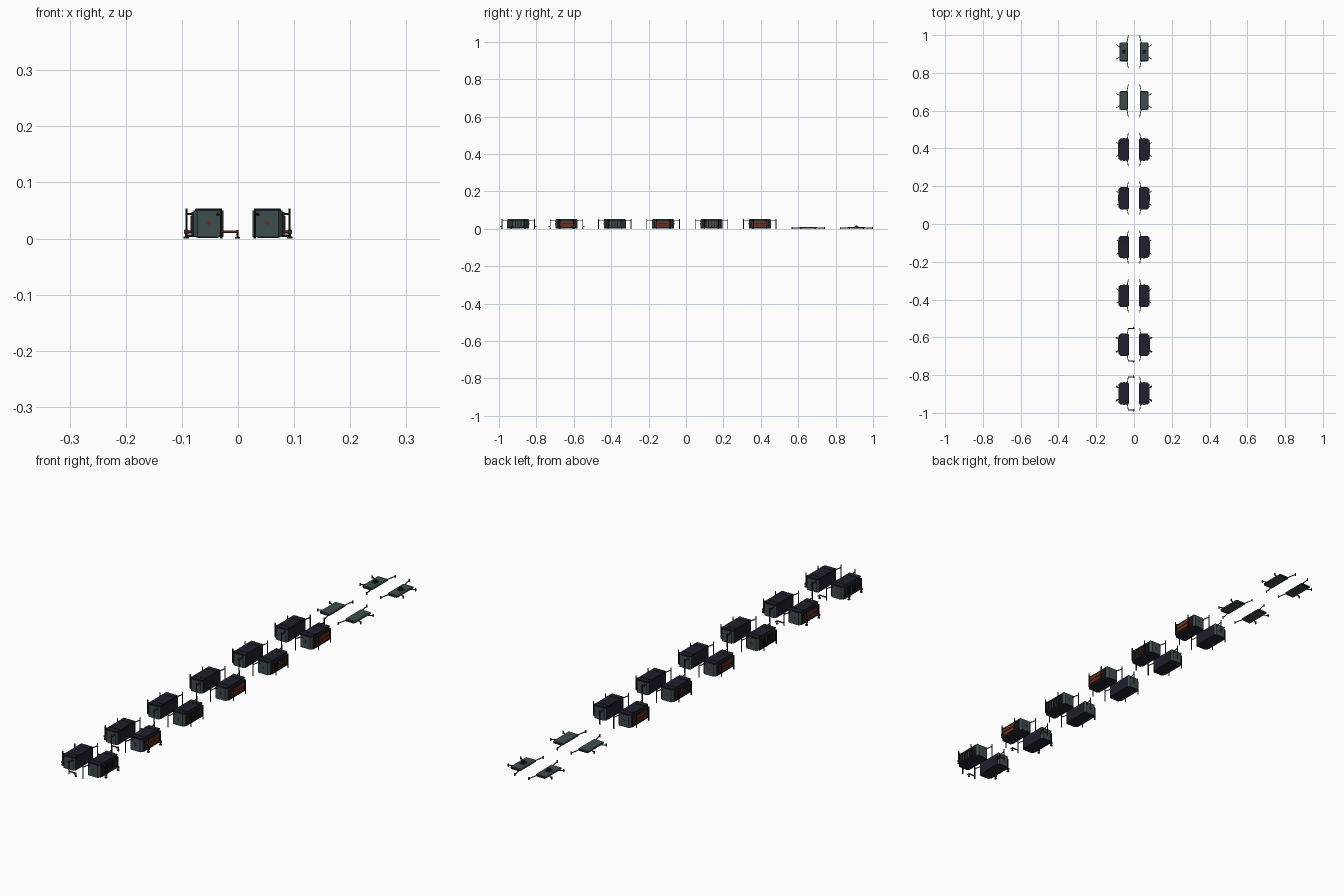
import bpy, bmesh, math
from mathutils import Vector

if "Cube" in bpy.data.objects:
    bpy.data.objects.remove(bpy.data.objects["Cube"])


def material(name, r, g, b):
    m = bpy.data.materials.new(name)
    m.diffuse_color = (r, g, b, 1)
    m.use_nodes = True
    m.node_tree.nodes["Principled BSDF"].inputs["Base Color"].default_value = m.diffuse_color
    return m


TEAL = material("teal grey", 0.048, 0.075, 0.08)
NAVY = material("dark navy", 0.0135, 0.014, 0.026)
RUST = material("rust red", 0.155, 0.028, 0.01)
BROWN = material("dark brown", 0.045, 0.028, 0.022)
BLACK = material("near black", 0.012, 0.014, 0.015)


def finish(name, bm, mats):
    me = bpy.data.meshes.new(name)
    bmesh.ops.recalc_face_normals(bm, faces=bm.faces)
    bm.to_mesh(me)
    bm.free()
    for m in mats:
        me.materials.append(m)
    ob = bpy.data.objects.new(name, me)
    bpy.context.collection.objects.link(ob)
    return ob


def box(name, x, y, z, mat, bevel=0):
    """Box from (min, max) ranges; ranges may be given in either order."""
    bm = bmesh.new()
    bmesh.ops.create_cube(bm, size=1)
    for v in bm.verts:
        v.co = Vector([(r[0] + r[1]) / 2 + c * abs(r[1] - r[0])
                       for c, r in zip(v.co, (x, y, z))])
    if bevel:
        bmesh.ops.bevel(bm, geom=bm.edges[:], offset=bevel, segments=1, affect='EDGES')
    return finish(name, bm, [mat])


def rod(name, a, b, r, mat, sides=6):
    a, b = Vector(a), Vector(b)
    bm = bmesh.new()
    bmesh.ops.create_cone(bm, cap_ends=True, segments=sides, radius1=r, radius2=r,
                          depth=(b - a).length)
    q = Vector((0, 0, 1)).rotation_difference(b - a)
    for v in bm.verts:
        v.co = q @ v.co + (a + b) / 2
    return finish(name, bm, [mat])


def housing(s, cy):
    """Main shell: teal ends and outer wall, navy roof, inner wall and floor."""
    bm = bmesh.new()
    plan = [(0.026, -0.052), (0.032, -0.059), (0.072, -0.059), (0.079, -0.050),
            (0.079, 0.050), (0.072, 0.059), (0.032, 0.059), (0.026, 0.052)]
    low = bm.faces.new([bm.verts.new((s * x, cy + y, 0.003)) for x, y in plan])
    up = bmesh.ops.extrude_face_region(bm, geom=[low])
    verts = [g for g in up['geom'] if isinstance(g, bmesh.types.BMVert)]
    bmesh.ops.translate(bm, verts=verts, vec=(0, 0, 0.047))
    bmesh.ops.recalc_face_normals(bm, faces=bm.faces)
    for f in bm.faces:
        n = f.normal
        f.material_index = 1 if abs(n.z) > 0.5 or n.x * s < -0.9 else 0
    finish("housing", bm, [TEAL, NAVY])


def outer_wall(s, cy, row):
    """Framed outer wall, either slatted or with rust panels."""
    X = (s * 0.079, s * 0.083)
    for z in (0.008, 0.044):
        box("wall_rail", X, (cy - 0.05, cy + 0.05), (z - 0.003, z + 0.003), BLACK)
    if row % 2:
        for z0, z1 in ((0.013, 0.025), (0.028, 0.040)):
            box("rust_panel", (s * 0.079, s * 0.0845), (cy - 0.038, cy + 0.038), (z0, z1), RUST)
        box("panel_band", X, (cy - 0.036, cy + 0.036), (0.025, 0.028), BLACK)
        for y in (-0.045, 0.045):
            box("panel_post", X, (cy + y - 0.004, cy + y + 0.004), (0.011, 0.041), NAVY)
    else:
        for i in range(7):
            y = cy + (i - 3) * 0.015
            box("wall_slat", X, (y - 0.0025, y + 0.0025), (0.011, 0.041), BLACK)
        for y in (-0.0375, 0.0375):
            box("edge_strip", X, (cy + y - 0.0015, cy + y + 0.0015), (0.013, 0.039), RUST)
    if row == 4:
        box("cross_bar", (s * 0.082, s * 0.085), (cy - 0.018, cy + 0.018), (0.0245, 0.029), RUST)
        box("cross_post", (s * 0.082, s * 0.085), (cy - 0.003, cy + 0.003), (0.014, 0.039), RUST)


def ends(s, cy):
    """End wall marks and the roof cap."""
    box("roof_cap", (s * 0.029, s * 0.077), (cy - 0.055, cy + 0.055), (0.050, 0.053), NAVY)
    for y in (-0.035, 0.035):
        box("roof_rib", (s * 0.03, s * 0.076), (cy + y - 0.0015, cy + y + 0.0015),
            (0.053, 0.054), BLACK)
    for e in (-1, 1):
        Y = (cy + e * 0.059, cy + e * 0.060)
        box("end_lamp_bar", (s * 0.048, s * 0.057), Y, (0.0262, 0.0288), RUST)
        box("end_lamp_post", (s * 0.051, s * 0.054), Y, (0.023, 0.032), RUST)
        box("end_vent", (s * 0.032, s * 0.039), Y, (0.040, 0.044), BLACK)


def legs(s, cy, row):
    """Four posts carried on struts: two beyond the ends, two outside."""
    for e in (-1, 1):
        for px, py, ax, ay in ((0.030, 0.087, 0.036, 0.056), (0.092, 0.037, 0.078, 0.028)):
            p, a = (s * px, cy + e * py), (s * ax, cy + e * ay)
            rod("strut", (*a, 0.044), (*p, 0.044), 0.002, BROWN)
            rod("post", (*p, 0.0), (*p, 0.054), 0.0021, BLACK)
            if row < 2 and px > 0.05:
                rod("lower_strut", (*a, 0.012), (*p, 0.012), 0.0028, RUST)
                rod("post_pad", (*p, 0.0), (*p, 0.004), 0.005, BROWN, 8)
                box("strut_joint", (p[0] - 0.004, p[0] + 0.004), (p[1] - 0.004, p[1] + 0.004),
                    (0.008, 0.016), BROWN, 0.001)
        # folding feet reach to the middle on the first two left units
        if row < 2 and s < 0:
            y = cy + e * 0.087
            rod("foot_arm", (-0.030, y, 0.012), (-0.001, y, 0.012), 0.0026, RUST)
            rod("foot_return", (-0.001, y, 0.012), (-0.001, y + e * 0.010, 0.012), 0.002, BROWN)
            rod("foot_post", (-0.001, y, 0.0), (-0.001, y, 0.015), 0.002, BLACK)
            rod("foot_pad", (-0.001, y, 0.0), (-0.001, y, 0.003), 0.0045, BLACK, 8)


def flat_unit(s, cy, hatch):
    """Low base plate with spread arms."""
    box("base_plate", (s * 0.032, s * 0.076), (cy - 0.048, cy + 0.048), (0.002, 0.009), TEAL, 0.0015)
    for e in (-1, 1):
        box("plate_rim", (s * 0.036, s * 0.072), (cy + e * 0.046, cy + e * 0.050),
            (0.001, 0.007), BLACK)
        for px, py, ax, ay in ((0.030, 0.0865, 0.038, 0.046), (0.092, 0.037, 0.074, 0.026)):
            rod("arm", (s * ax, cy + e * ay, 0.005), (s * px, cy + e * py, 0.005), 0.002, BROWN)
            rod("arm_tip", (s * px, cy + e * py, 0), (s * px, cy + e * py, 0.010), 0.0025, BLACK)
    if hatch:
        box("hatch", (s * 0.045, s * 0.063), (cy - 0.010, cy + 0.010), (0.009, 0.012), BLACK)
        box("hatch_block", (s * 0.049, s * 0.059), (cy - 0.006, cy + 0.006), (0.012, 0.019), BLACK, 0.001)


# eight rows of mirrored pairs
for row in range(8):
    cy = 0.9113 - (7 - row) * 0.2584
    for s in (-1, 1):
        if row < 6:
            housing(s, cy)
            outer_wall(s, cy, row)
            ends(s, cy)
            legs(s, cy, row)
        else:
            flat_unit(s, cy, row == 7)
